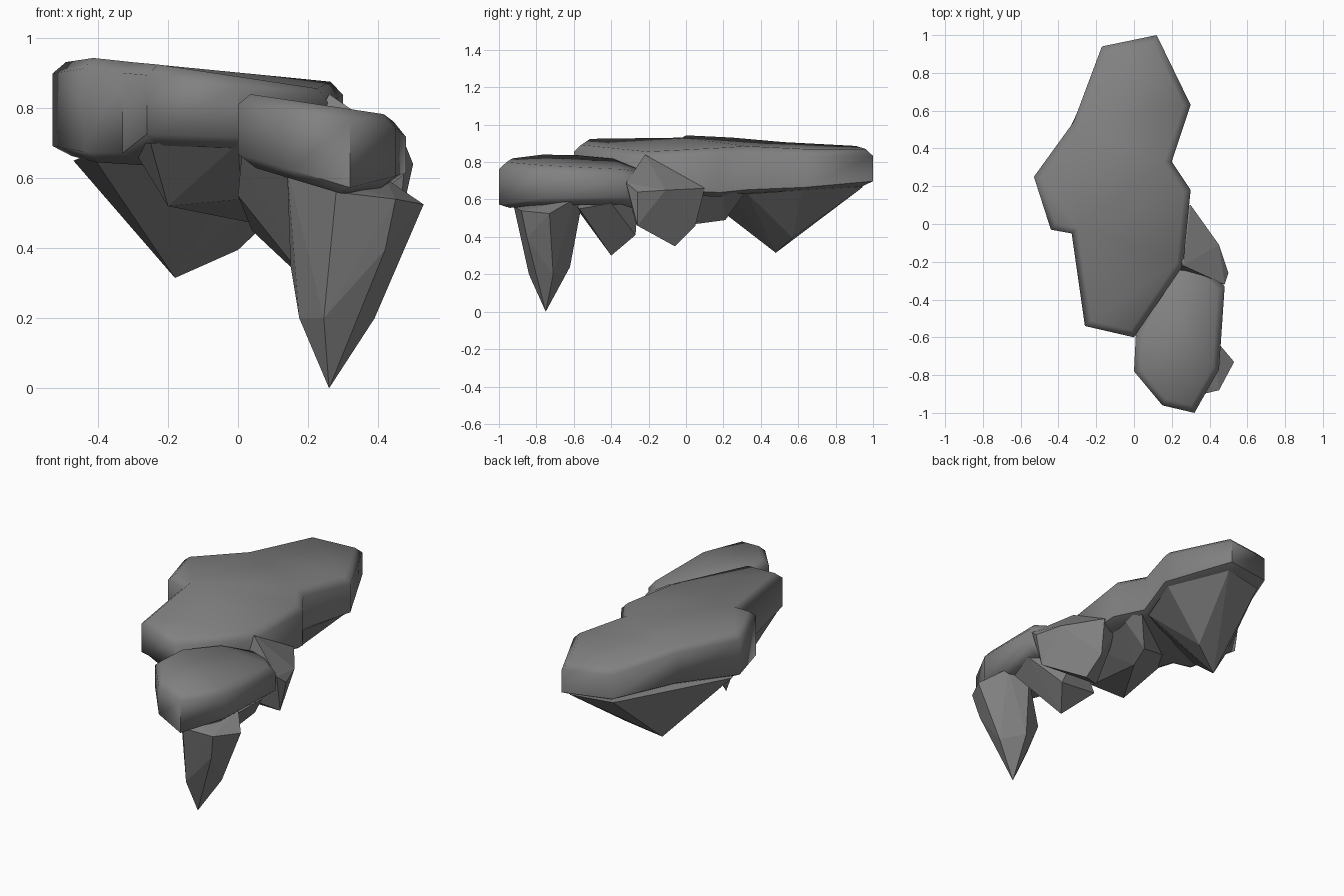
import bpy
import bmesh
import math
from mathutils import Vector

cube = bpy.data.objects.get("Cube")
if cube:
    bpy.data.objects.remove(cube, do_unlink=True)

# Single stone colour
stone = bpy.data.materials.new("grey_stone")
stone.use_nodes = True
colour = (0.22, 0.22, 0.22, 1)
stone.diffuse_color = colour
stone.node_tree.nodes["Principled BSDF"].inputs["Base Color"].default_value = colour


def finish(name, bm, smooth_angle=None):
    """Turn a bmesh into a named stone object."""
    bmesh.ops.recalc_face_normals(bm, faces=bm.faces)
    mesh = bpy.data.meshes.new(name)
    bm.to_mesh(mesh)
    bm.free()
    mesh.materials.append(stone)
    obj = bpy.data.objects.new(name, mesh)
    bpy.context.collection.objects.link(obj)
    if smooth_angle:
        bpy.ops.object.select_all(action="DESELECT")
        obj.select_set(True)
        bpy.context.view_layer.objects.active = obj
        bpy.ops.object.shade_smooth_by_angle(angle=math.radians(smooth_angle))


def inset(outline, distance):
    """Move every edge of an anticlockwise outline inward by a distance."""
    points = [Vector(p) for p in outline]
    moved = []
    for i, p in enumerate(points):
        before = (p - points[i - 1]).normalized()
        after = (points[(i + 1) % len(points)] - p).normalized()
        n1 = Vector((-before.y, before.x))
        n2 = Vector((-after.y, after.x))
        moved.append(p + (n1 + n2) * distance / (1 + n1.dot(n2)))
    return moved


def slab(name, outline, top, bottom, rim=0.035, under=0.05):
    """Tilted plate with chamfered rims; top and bottom are height rules."""
    bm = bmesh.new()

    def ring(distance, height):
        return [bm.verts.new((x, y, height(x, y))) for x, y in inset(outline, distance)]

    rings = [
        ring(under, lambda x, y: bottom(x, y) - under / 2),
        ring(0, bottom),
        ring(0, lambda x, y: top(x, y) - rim),
        ring(rim, top),
    ]
    count = len(outline)
    for low, high in zip(rings, rings[1:]):
        for i in range(count):
            j = (i + 1) % count
            bm.faces.new((low[i], low[j], high[j], high[i]))
    caps = [bm.faces.new(rings[0][::-1]), bm.faces.new(rings[-1])]
    bmesh.ops.triangulate(bm, faces=caps)
    finish(name, bm, smooth_angle=60)


def rock(name, points):
    """Faceted boulder wrapped tightly around a few corner points."""
    bm = bmesh.new()
    for p in points:
        bm.verts.new(p)
    hull = bmesh.ops.convex_hull(bm, input=bm.verts)
    loose = [v for v in hull["geom_interior"] if isinstance(v, bmesh.types.BMVert)]
    bmesh.ops.delete(bm, geom=loose, context="VERTS")
    finish(name, bm)


def main_top(x, y):
    """The front half tilts more strongly sideways than the back half."""
    blend = min(1, max(0, (y + .2) * 2))
    front = .89 - .15 * x
    back = .905 - .06 * x - .03 * y
    return front + (back - front) * blend


# Upper plates
slab(
    "main_slab",
    [(.12, 1), (-.17, .94), (-.32, .54), (-.53, .25), (-.44, -.03),
     (-.33, -.05), (-.26, -.54), (0, -.6), (.26, -.22), (.3, .18),
     (.2, .33), (.3, .63)],
    top=main_top,
    bottom=lambda x, y: .645 - .06 * x + max(.06 * y, -.12 * y),
)
slab(
    "front_slab",
    [(0, -.78), (.15, -.96), (.32, -1), (.45, -.77), (.48, -.33),
     (.35, -.21), (.25, -.21), (.13, -.37), (.01, -.58)],
    top=lambda x, y: .845 - .15 * x - .3 * max(0, y + .4),
    bottom=lambda x, y: .57 + .3 * abs(x - .33),
)

# Rocks hanging beneath the plates
rock("back_hanging_rock", [
    (-.18, .48, .315), (0, .57, .395), (.1, .95, .67), (-.15, .9, .67),
    (.27, .62, .65), (.17, .33, .63), (-.3, .55, .66), (-.47, .24, .65),
    (-.42, .02, .67), (0, .25, .62),
])
rock("middle_hanging_rock", [
    (-.31, -.05, .7), (-.25, -.5, .7), (0, -.55, .7), (.22, -.25, .7),
    (.26, .2, .65), (-.2, -.33, .52), (-.08, -.2, .51), (.01, -.36, .54),
    (.05, .06, .47), (.1, .21, .49), (.2, .31, .63),
])
rock("side_rock", [
    (.26, -.22, .84), (.3, .1, .66), (.45, -.11, .65), (.5, -.26, .64),
    (.48, -.32, .69), (.46, -.26, .46), (.3, -.06, .35), (.28, .05, .46),
    (.15, -.15, .4), (.1, -.28, .5), (.15, .05, .7),
])
rock("front_hanging_rock", [
    (.2, -.4, .3), (.01, -.6, .66), (0, -.5, .55), (.14, -.62, .6),
    (.04, -.3, .45), (.3, -.27, .41), (.44, -.4, .58), (.4, -.57, .55),
    (.2, -.25, .66),
])

# Tall tapering point under the front plate
rock("front_spike", [
    (.26, -.75, 0), (.175, -.73, .2), (.15, -.66, .35), (.14, -.75, .63),
    (.26, -.86, .44), (.245, -.84, .2), (.28, -.92, .56), (.45, -.88, .54),
    (.42, -.85, .395), (.53, -.73, .525), (.39, -.71, .2), (.27, -.62, .24),
    (.3, -.56, .56), (.42, -.6, .6),
])
